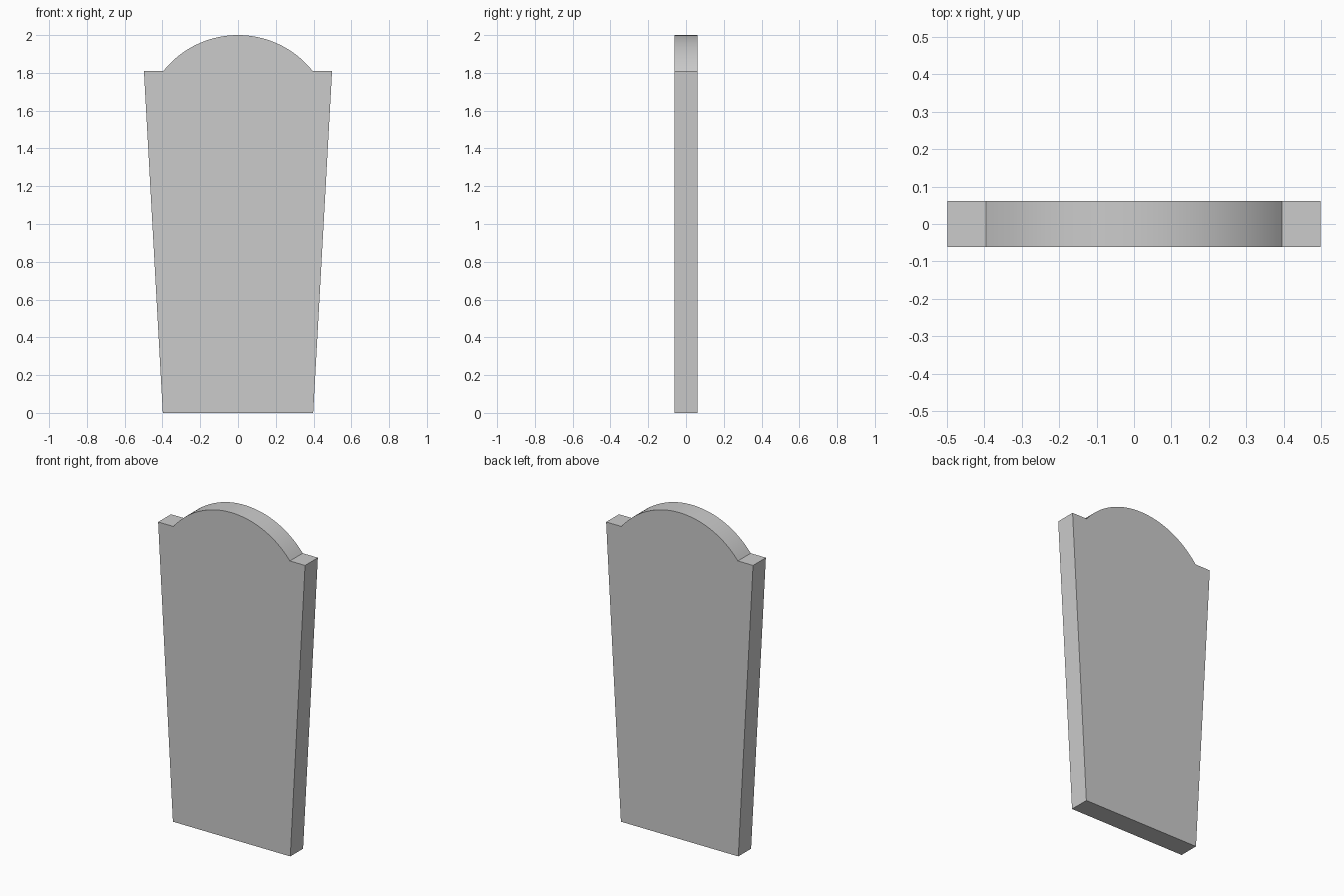
import bpy, bmesh, math

if "Cube" in bpy.data.objects:
    bpy.data.objects.remove(bpy.data.objects["Cube"])

HALF_DEPTH = 0.062
SHOULDER_Z, TOP_Z = 1.81, 2.0
ARC_HALF = 0.395
SEGMENTS = 48

# Arched top: circle through both shoulder ends and the apex
rise = TOP_Z - SHOULDER_Z
radius = (ARC_HALF ** 2 + rise ** 2) / (2 * rise)
sweep = math.asin(ARC_HALF / radius)
arc = []
for i in range(SEGMENTS + 1):
    a = sweep * (1 - 2 * i / SEGMENTS)
    arc.append((radius * math.sin(a), TOP_Z - radius + radius * math.cos(a)))

# Tapered slab outline with small flat shoulders
outline = [(-0.398, 0), (0.398, 0), (0.498, SHOULDER_Z)] + arc + [(-0.498, SHOULDER_Z)]

# Extrude the outline front to back
bm = bmesh.new()
front = bm.faces.new([bm.verts.new((x, -HALF_DEPTH, z)) for x, z in outline])
result = bmesh.ops.extrude_face_region(bm, geom=[front], use_keep_orig=True)
moved = [g for g in result["geom"] if isinstance(g, bmesh.types.BMVert)]
bmesh.ops.translate(bm, verts=moved, vec=(0, 2 * HALF_DEPTH, 0))
bmesh.ops.recalc_face_normals(bm, faces=bm.faces[:])

mesh = bpy.data.meshes.new("arched_slab")
bm.to_mesh(mesh)
bm.free()
slab = bpy.data.objects.new("arched_slab", mesh)
bpy.context.collection.objects.link(slab)

# Smooth the arch, keep the edges crisp
bpy.context.view_layer.objects.active = slab
slab.select_set(True)
bpy.ops.object.shade_smooth_by_angle(angle=math.radians(30))
